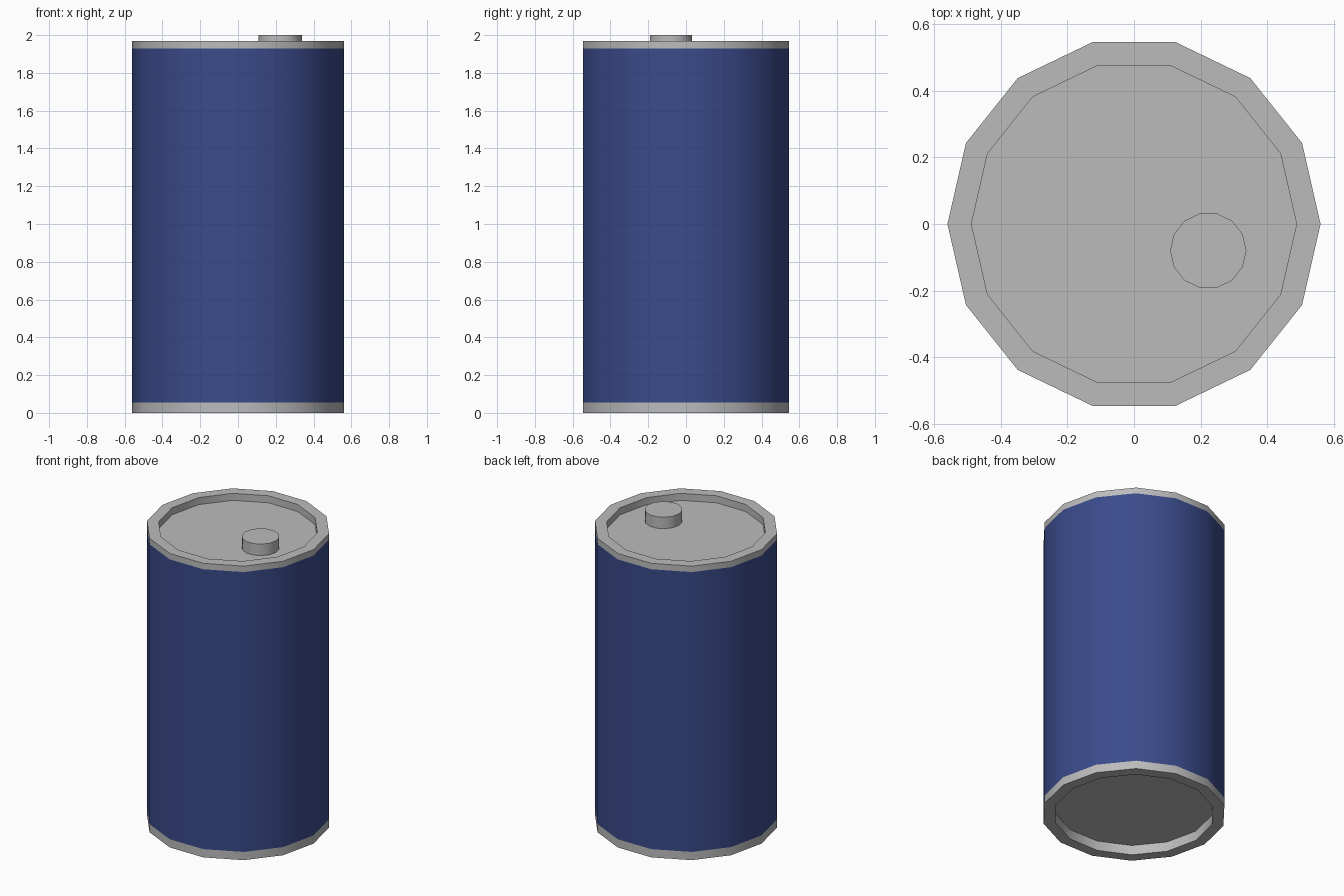
import bpy, bmesh
from math import cos, sin, pi, radians

SIDES = 14
RADIUS, INNER = 0.56, 0.488

cube = bpy.data.objects.get("Cube")
if cube:
    bpy.data.objects.remove(cube, do_unlink=True)


def make_material(name, colour):
    mat = bpy.data.materials.new(name)
    mat.use_nodes = True
    mat.diffuse_color = colour
    mat.node_tree.nodes["Principled BSDF"].inputs["Base Color"].default_value = colour
    return mat


def lathe(name, profile, mat, centre=(0, 0), cap=False):
    """Spin (radius, height) points around a vertical axis; cap closes the last ring."""
    bm = bmesh.new()
    rings = [[bm.verts.new((r * cos(2 * pi * i / SIDES), r * sin(2 * pi * i / SIDES), z))
              for i in range(SIDES)] for r, z in profile]
    for low, high in zip(rings, rings[1:]):
        for i in range(SIDES):
            j = (i + 1) % SIDES
            bm.faces.new((low[i], low[j], high[j], high[i]))
    if cap:
        bm.faces.new(rings[-1])
    mesh = bpy.data.meshes.new(name)
    bm.to_mesh(mesh)
    bm.free()
    mesh.materials.append(mat)
    obj = bpy.data.objects.new(name, mesh)
    obj.location = (*centre, 0)
    bpy.context.collection.objects.link(obj)
    bpy.ops.object.select_all(action='DESELECT')
    obj.select_set(True)
    bpy.context.view_layer.objects.active = obj
    bpy.ops.object.shade_smooth_by_angle(angle=radians(30))
    return obj


metal = make_material("grey metal", (0.5, 0.5, 0.5, 1))
blue = make_material("blue wrap", (0.042, 0.07, 0.257, 1))

# Coloured sleeve between the two metal ends
lathe("wrap", [(RADIUS, 0.055), (RADIUS, 1.93)], blue)

# Top end: band, rim, inner wall and recessed floor
lathe("top_cap", [(RADIUS, 1.93), (RADIUS, 1.97), (INNER, 1.97), (INNER, 1.923)], metal, cap=True)

# Bottom end, built from the band down and in to its recessed floor
bottom = lathe("bottom_cap", [(RADIUS, 0.055), (RADIUS, 0), (INNER, 0), (INNER, 0.065)], metal, cap=True)
bottom.data.flip_normals()

# Off-centre terminal on the top floor
lathe("terminal", [(0.1145, 1.923), (0.1145, 2.0)], metal, centre=(0.223, -0.08), cap=True)
